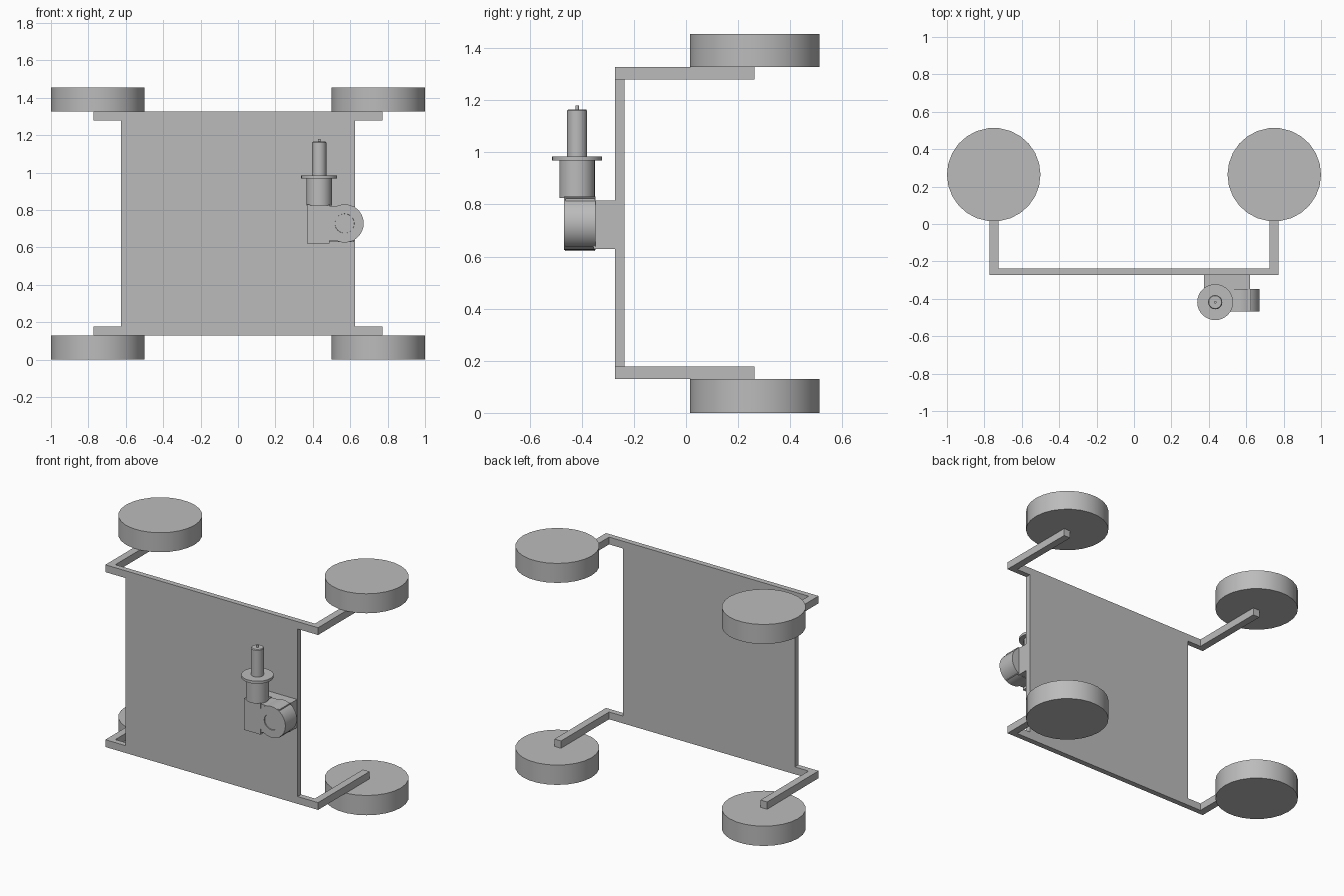
import bpy, bmesh, math
from mathutils import Matrix, Vector

if "Cube" in bpy.data.objects:
    bpy.data.objects.remove(bpy.data.objects["Cube"], do_unlink=True)

GREY = (0.5, 0.5, 0.5, 1)
mat = bpy.data.materials.new("plain grey")
mat.use_nodes = True
mat.diffuse_color = GREY
mat.node_tree.nodes["Principled BSDF"].inputs["Base Color"].default_value = GREY


def finish(bm, name, smooth=False):
    bmesh.ops.recalc_face_normals(bm, faces=bm.faces)
    mesh = bpy.data.meshes.new(name)
    bm.to_mesh(mesh)
    bm.free()
    mesh.materials.append(mat)
    obj = bpy.data.objects.new(name, mesh)
    bpy.context.collection.objects.link(obj)
    if smooth:
        bpy.ops.object.select_all(action="DESELECT")
        obj.select_set(True)
        bpy.context.view_layer.objects.active = obj
        bpy.ops.object.shade_smooth_by_angle(angle=math.radians(35))
    return obj


def box(name, x, y, z):
    """Box from (min, max) ranges."""
    bm = bmesh.new()
    size = [r[1] - r[0] for r in (x, y, z)]
    mid = Vector([(r[0] + r[1]) / 2 for r in (x, y, z)])
    bmesh.ops.create_cube(bm, size=1, matrix=Matrix.Translation(mid) @ Matrix.Diagonal((*size, 1)))
    return finish(bm, name)


def lathe(name, x, y, profile, sides=32):
    """Closed turned solid about a vertical axis, from (radius, z) points."""
    bm = bmesh.new()
    rings = []
    for r, z in profile:
        rings.append([bm.verts.new((x + r * math.cos(a), y + r * math.sin(a), z))
                      for a in (2 * math.pi * i / sides for i in range(sides))])
    for lo, hi in zip(rings, rings[1:]):
        for i in range(sides):
            j = (i + 1) % sides
            bm.faces.new((lo[i], lo[j], hi[j], hi[i]))
    bm.faces.new(rings[0][::-1])
    bm.faces.new(rings[-1])
    return finish(bm, name, True)


# Upright chassis plate
BACK, FRONT = -0.237, -0.273
box("chassis_plate", (-0.625, 0.625), (FRONT, BACK), (0.13, 1.327))

# Cross bars, axle arms and wheels at both ends
for end, bar, wheel in (("lower", (0.13, 0.178), (0, 0.13)),
                        ("upper", (1.279, 1.327), (1.327, 1.455))):
    for side, s in (("left", 1), ("right", -1)):
        box(f"{end}_{side}_bar", sorted((s * 0.62, s * 0.73)), (FRONT, BACK), bar)
        box(f"{end}_{side}_arm", sorted((s * 0.725, s * 0.773)), (FRONT, 0.262), bar)
        lathe(f"{end}_{side}_wheel", s * 0.75, 0.264, [(0.25, wheel[0]), (0.25, wheel[1])], 26)

# Motor bracket and gearbox block
box("motor_bracket", (0.375, 0.62), (-0.355, FRONT), (0.63, 0.815))
box("gearbox_block", (0.368, 0.49), (-0.465, -0.35), (0.622, 0.828))
box("gearbox_neck", (0.485, 0.625), (-0.462, -0.35), (0.638, 0.822))

# Round gear housing with a recessed output socket
bm = bmesh.new()
bmesh.ops.create_cone(bm, cap_ends=True, segments=36, radius1=0.102, radius2=0.102, depth=0.12,
                      matrix=Matrix.Translation((0.57, -0.408, 0.728)) @ Matrix.Rotation(math.pi / 2, 4, "X"))
cap = min(bm.faces, key=lambda f: f.calc_center_median().y)
bmesh.ops.inset_region(bm, faces=[cap], thickness=0.05)
bmesh.ops.inset_region(bm, faces=[cap], thickness=0.001, depth=-0.012)
finish(bm, "gear_housing", True)

# Motor can, flange, shaft and tip
MX, MY = 0.434, -0.418
lathe("motor_can", MX, MY, [(0.068, 0.825), (0.068, 0.968)])
lathe("motor_flange", MX, MY, [(0.096, 0.968), (0.096, 0.985)])
lathe("motor_shaft", MX, MY, [(0.038, 0.985), (0.038, 1.16), (0.034, 1.165)])
lathe("shaft_tip", MX, MY, [(0.007, 1.164), (0.007, 1.18)], 12)
